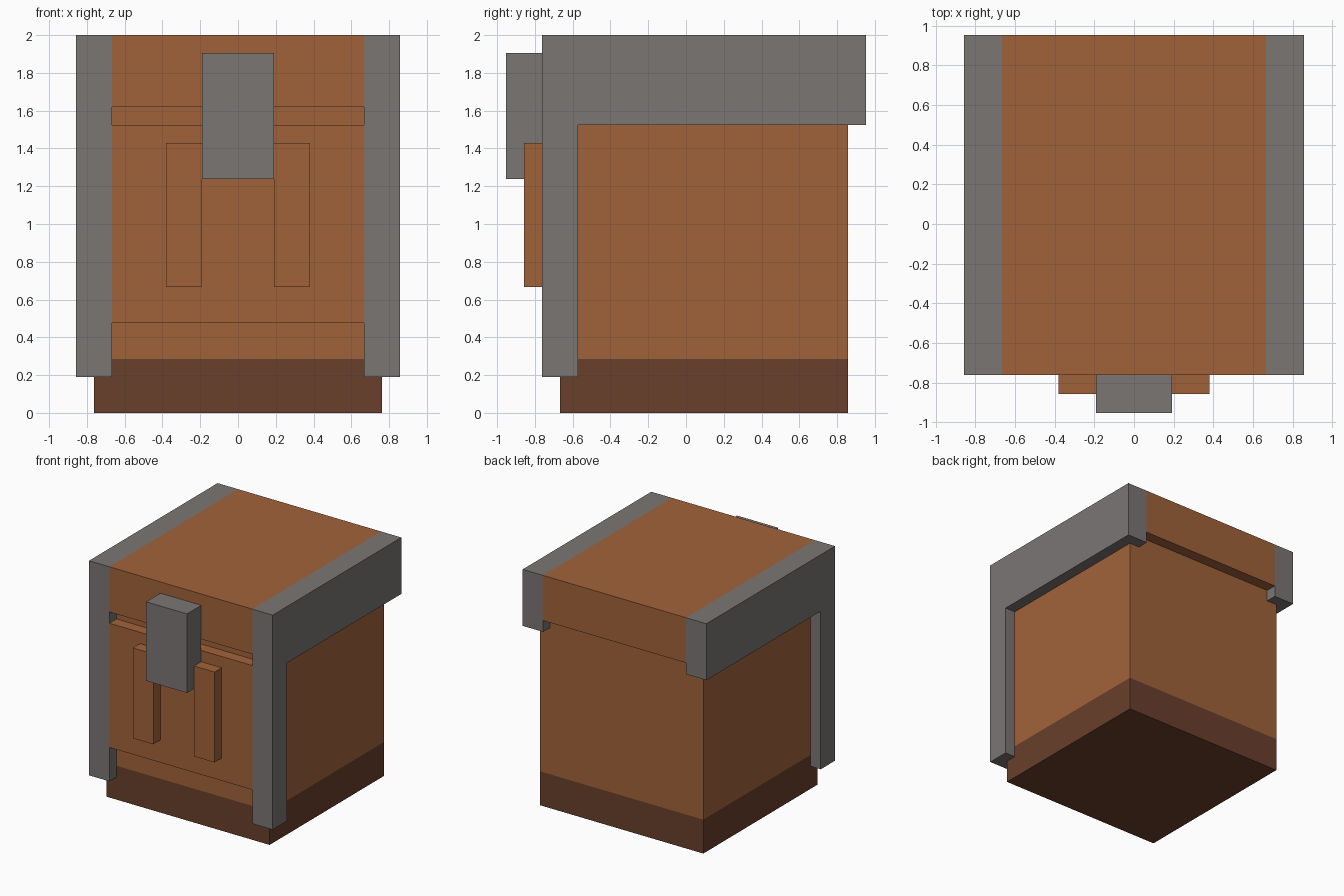
import bpy
import bmesh

default_cube = bpy.data.objects.get("Cube")
if default_cube:
    bpy.data.objects.remove(default_cube, do_unlink=True)

U = 2 / 21  # one block unit; the chest is 21 units tall


def make_material(name, rgb):
    mat = bpy.data.materials.new(name)
    color = (*rgb, 1)
    mat.use_nodes = True
    mat.diffuse_color = color
    mat.node_tree.nodes["Principled BSDF"].inputs["Base Color"].default_value = color
    return mat


wood = make_material("warm wood", (0.356, 0.124, 0.042))
dark_wood = make_material("dark wood", (0.144, 0.050, 0.025))
metal = make_material("grey metal", (0.195, 0.181, 0.175))


def extrude_profile(name, profile, x0, x1, mat):
    """Extrude a (y, z) outline from x0 to x1, all in block units."""
    bm = bmesh.new()
    face = bm.faces.new([bm.verts.new((x0 * U, y * U, z * U)) for y, z in profile])
    result = bmesh.ops.extrude_face_region(bm, geom=[face])
    moved = [v for v in result["geom"] if isinstance(v, bmesh.types.BMVert)]
    bmesh.ops.translate(bm, verts=moved, vec=((x1 - x0) * U, 0, 0))
    bmesh.ops.recalc_face_normals(bm, faces=bm.faces)
    mesh = bpy.data.meshes.new(name)
    bm.to_mesh(mesh)
    bm.free()
    mesh.materials.append(mat)
    obj = bpy.data.objects.new(name, mesh)
    bpy.context.collection.objects.link(obj)
    return obj


def box(name, x, y, z, mat):
    outline = [(y[0], z[0]), (y[1], z[0]), (y[1], z[1]), (y[0], z[1])]
    return extrude_profile(name, outline, x[0], x[1], mat)


# Chest body and its dark base
box("base", (-8, 8), (-7, 9), (0, 3), dark_wood)
box("body", (-8, 8), (-7, 9), (3, 17), wood)

# Lid and raised front panel, with a groove between them
box("lid", (-7, 7), (-8, 10), (17, 21), wood)
box("front_panel", (-7, 7), (-8, -7), (5, 16), wood)

# Metal side frames (front post and lid rim in one piece) and lock strips
frame = [(-8, 2), (-6, 2), (-6, 16), (10, 16), (10, 21), (-8, 21)]
for side, s in (("left", 1), ("right", -1)):
    extrude_profile(side + "_frame", frame, 7 * s, 9 * s, metal)
    box(side + "_lock_strip", (2 * s, 4 * s), (-9, -8), (7, 15), wood)

# Clasp
box("clasp", (-2, 2), (-10, -8), (13, 20), metal)
